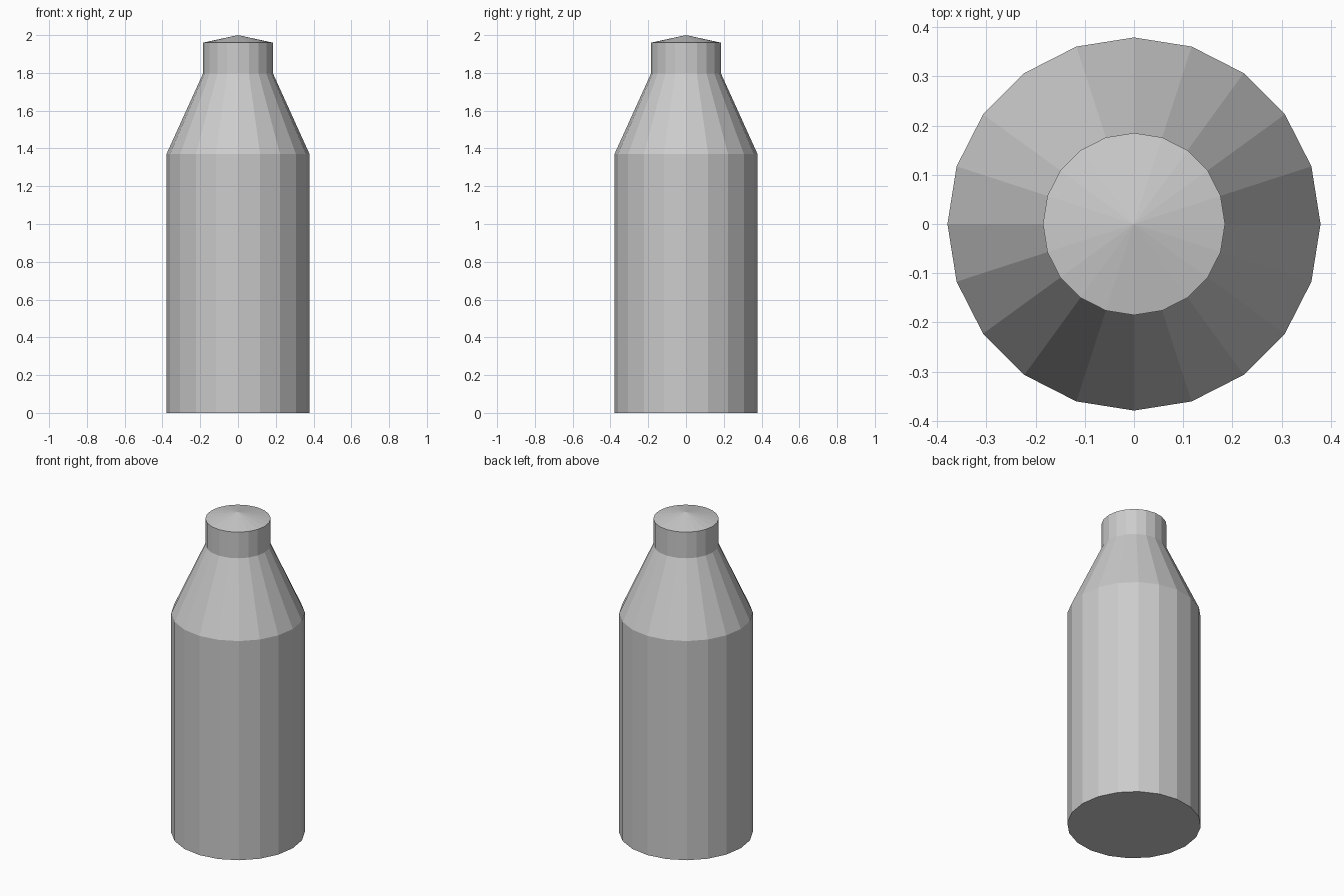
import bpy, bmesh
from math import cos, sin, tau

if "Cube" in bpy.data.objects:
    bpy.data.objects.remove(bpy.data.objects["Cube"])

SIDES = 20
# bottle outline from base to neck rim: (radius, height)
PROFILE = [(0.379, 0.0), (0.379, 1.37), (0.185, 1.797), (0.185, 1.96)]
TOP = 2.0

bm = bmesh.new()
rings = [[bm.verts.new((r * cos(tau * i / SIDES), r * sin(tau * i / SIDES), z))
          for i in range(SIDES)] for r, z in PROFILE]

# body, shoulder and neck walls
for low, high in zip(rings, rings[1:]):
    for i in range(SIDES):
        j = (i + 1) % SIDES
        bm.faces.new((low[i], low[j], high[j], high[i]))

# flat base and shallow pointed cap
bm.faces.new(rings[0][::-1])
apex = bm.verts.new((0, 0, TOP))
for i in range(SIDES):
    bm.faces.new((rings[-1][i], rings[-1][(i + 1) % SIDES], apex))

mesh = bpy.data.meshes.new("bottle")
bm.to_mesh(mesh)
bm.free()
bpy.context.collection.objects.link(bpy.data.objects.new("bottle", mesh))
